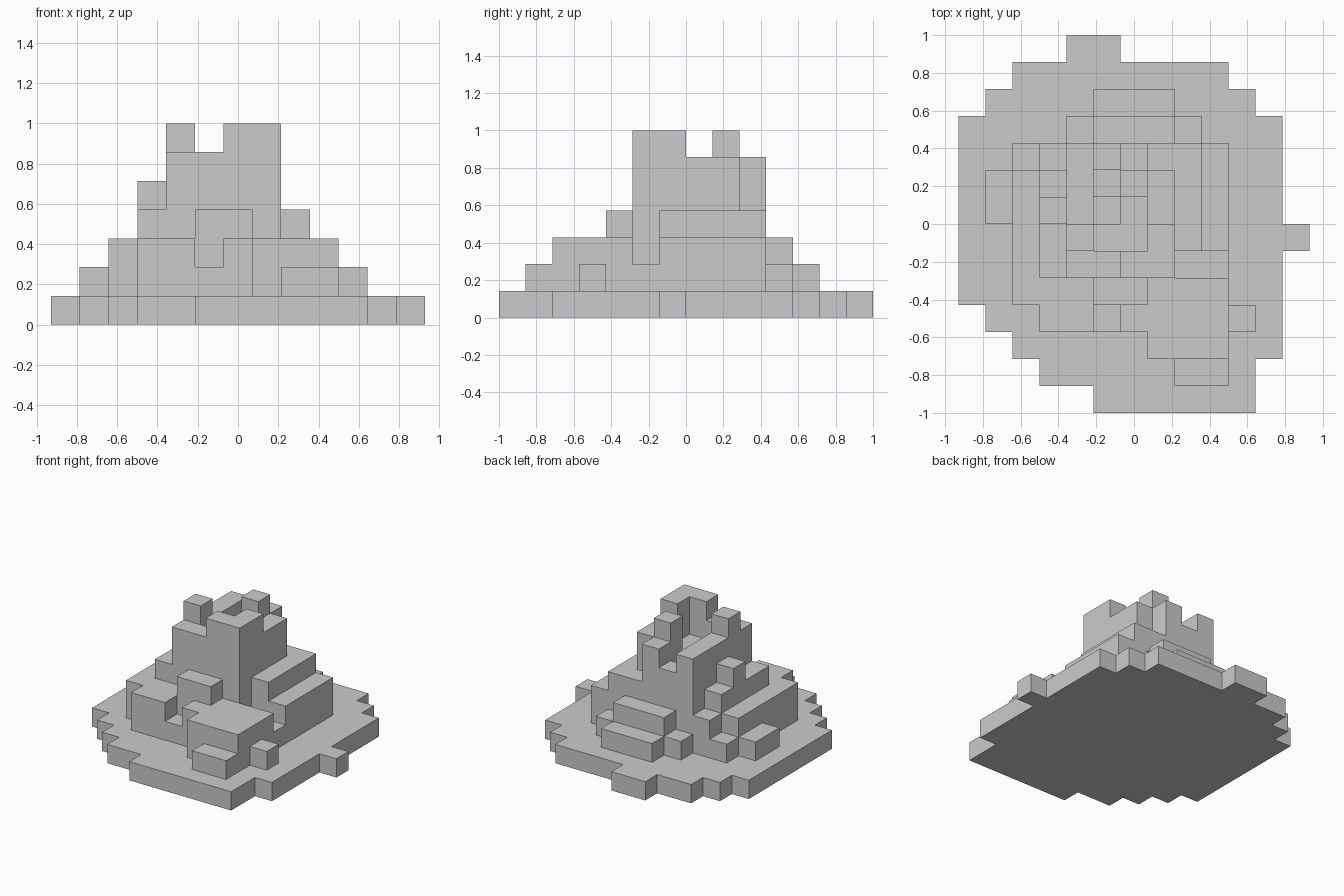
import bpy, bmesh

if "Cube" in bpy.data.objects:
    bpy.data.objects.remove(bpy.data.objects["Cube"])

U = 1 / 7  # one block
height = {}  # number of stacked blocks at each grid cell


def raise_to(h, x, y, w=1, d=1):
    """Set the height of a w by d patch; later patches replace earlier ones."""
    for i in range(x, x + w):
        for j in range(y, y + d):
            height[i, j] = h


# ground slab: rectangle with diagonally stepped corners, plus edge strips
for x in range(12):
    for y in range(1, 13):
        if 4 <= x + y <= 21 and -10 <= x - y <= 9:
            raise_to(1, x, y)
raise_to(1, 5, 0, w=6)
raise_to(1, 4, 13, w=2)
raise_to(1, 12, 6)

# main slope with its two notches
raise_to(3, 2, 4, w=8, d=6)
raise_to(2, 2, 9)
raise_to(2, 8, 5, w=2)

# ledges on the left and back
raise_to(2, 1, 7, d=2)
raise_to(2, 4, 10, w=5)
raise_to(3, 5, 10, w=3)
raise_to(2, 5, 11, w=3)

# ledges on the front
raise_to(3, 3, 3, w=4)
raise_to(2, 5, 3)
raise_to(3, 7, 2, w=3, d=2)
raise_to(2, 8, 1, w=2)
raise_to(2, 10, 3)

# shoulders around the tower
raise_to(4, 5, 4, w=2)
raise_to(4, 3, 5, d=4)
raise_to(4, 7, 6, w=2, d=4)
raise_to(5, 3, 7)

# tower, with the sunken crater and its open vent
raise_to(6, 4, 5, w=4, d=4)
raise_to(6, 4, 9, w=3)
raise_to(5, 5, 6, w=2, d=4)
raise_to(6, 6, 8, d=2)
raise_to(4, 5, 8)
raise_to(1, 5, 7)

# rim peaks
raise_to(7, 6, 5, w=2)
raise_to(7, 7, 6)
raise_to(7, 4, 6)
raise_to(7, 6, 8)


def build_terrace(name, level):
    """One level of blocks, keeping only the faces that are exposed."""
    bm = bmesh.new()
    b, t = level, level + 1

    def quad(*pts):
        bm.faces.new([bm.verts.new(((x - 6.5) * U, (y - 7) * U, z * U))
                      for x, y, z in pts])

    for (x, y), h in height.items():
        if h <= level:
            continue
        X, Y = x + 1, y + 1
        if h == t:
            quad((x, y, t), (X, y, t), (X, Y, t), (x, Y, t))
        if level == 0:
            quad((x, y, b), (x, Y, b), (X, Y, b), (X, y, b))
        for neighbour, p, q in (((x, y - 1), (x, y), (X, y)),
                                ((X, y), (X, y), (X, Y)),
                                ((x, Y), (X, Y), (x, Y)),
                                ((x - 1, y), (x, Y), (x, y))):
            if height.get(neighbour, 0) <= level:
                quad((*p, b), (*q, b), (*q, t), (*p, t))

    # merge the blocks into large flat faces
    bmesh.ops.remove_doubles(bm, verts=bm.verts, dist=1e-4)
    bmesh.ops.dissolve_limit(bm, angle_limit=0.01, verts=bm.verts, edges=bm.edges)
    mesh = bpy.data.meshes.new(name)
    bm.to_mesh(mesh)
    bm.free()
    bpy.context.collection.objects.link(bpy.data.objects.new(name, mesh))


for level, name in enumerate(("ground_slab", "foot_terrace", "lower_slope",
                              "upper_slope", "tower_base", "crater_rim",
                              "rim_peaks")):
    build_terrace(name, level)
